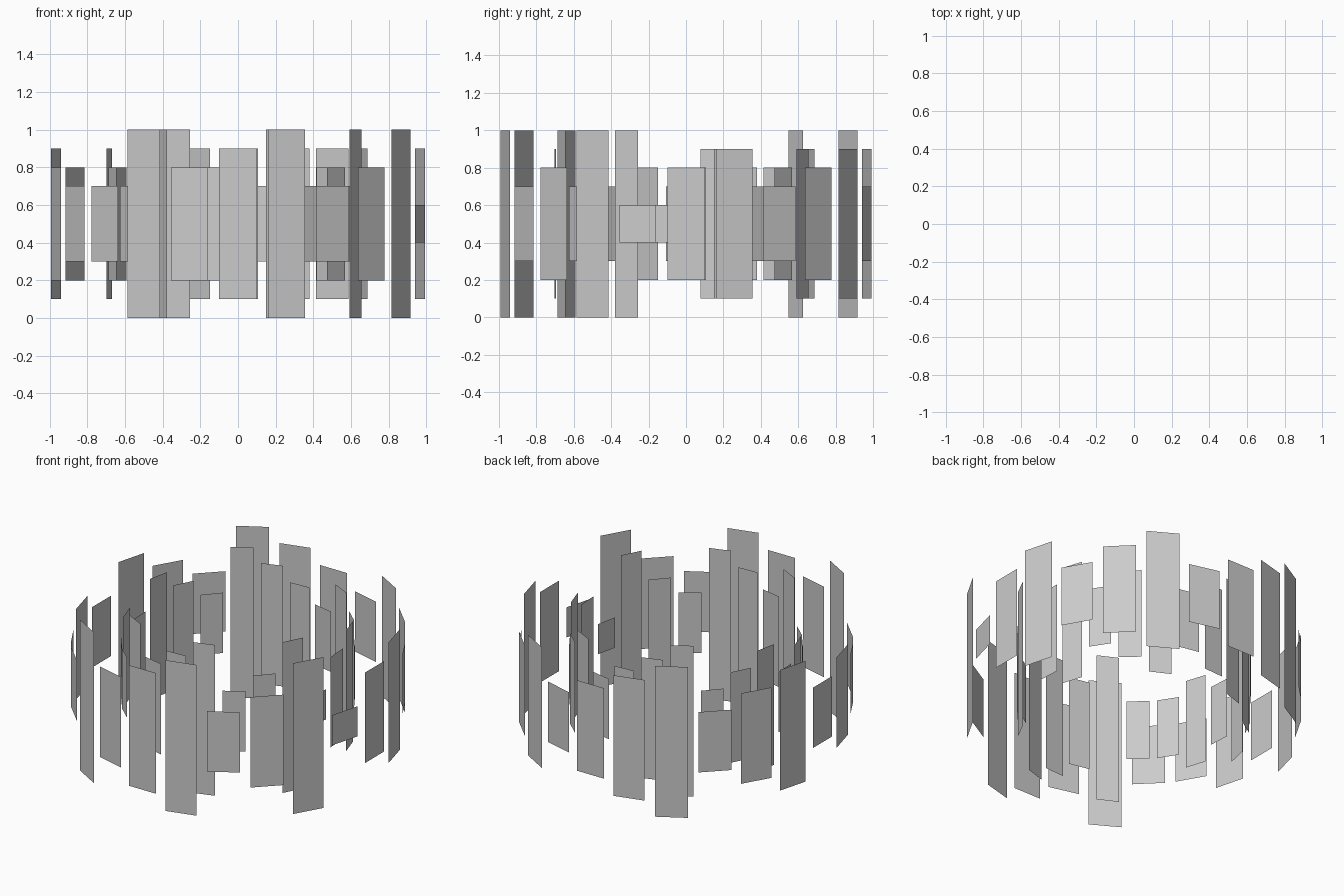
import bpy, bmesh
from math import sin, cos, radians

if "Cube" in bpy.data.objects:
    bpy.data.objects.remove(bpy.data.objects["Cube"])

# panel heights, counter-clockwise from the front, one every 15 degrees
HEIGHTS = [.8, 1, .4, .6, 1, .2, .6, .8, .4, .6, .8, .4,
           .6, .8, 1, .4, .6, .8, .4, .6, .4, .4, 1, .6]


def panel_ring(name, radius, width, turn):
    """Ring of thin upright panels, all centred on z = 0.5."""
    bm = bmesh.new()
    for i, h in enumerate(HEIGHTS):
        a = radians(i * 15 + turn)
        cx, cy = radius * sin(a), -radius * cos(a)
        tx, ty = cos(a) * width / 2, sin(a) * width / 2
        corners = [(-1, -1), (1, -1), (1, 1), (-1, 1)]
        bm.faces.new([bm.verts.new((cx + s * tx, cy + s * ty, 0.5 + v * h / 2))
                      for s, v in corners])
    mesh = bpy.data.meshes.new(name)
    bm.to_mesh(mesh)
    bm.free()
    obj = bpy.data.objects.new(name, mesh)
    bpy.context.collection.objects.link(obj)
    return obj


# outer ring, and a narrower inner copy turned slightly
panel_ring("outer_panel_ring", 1.0, 0.2, 0)
panel_ring("inner_panel_ring", 0.7, 0.14, 3)
